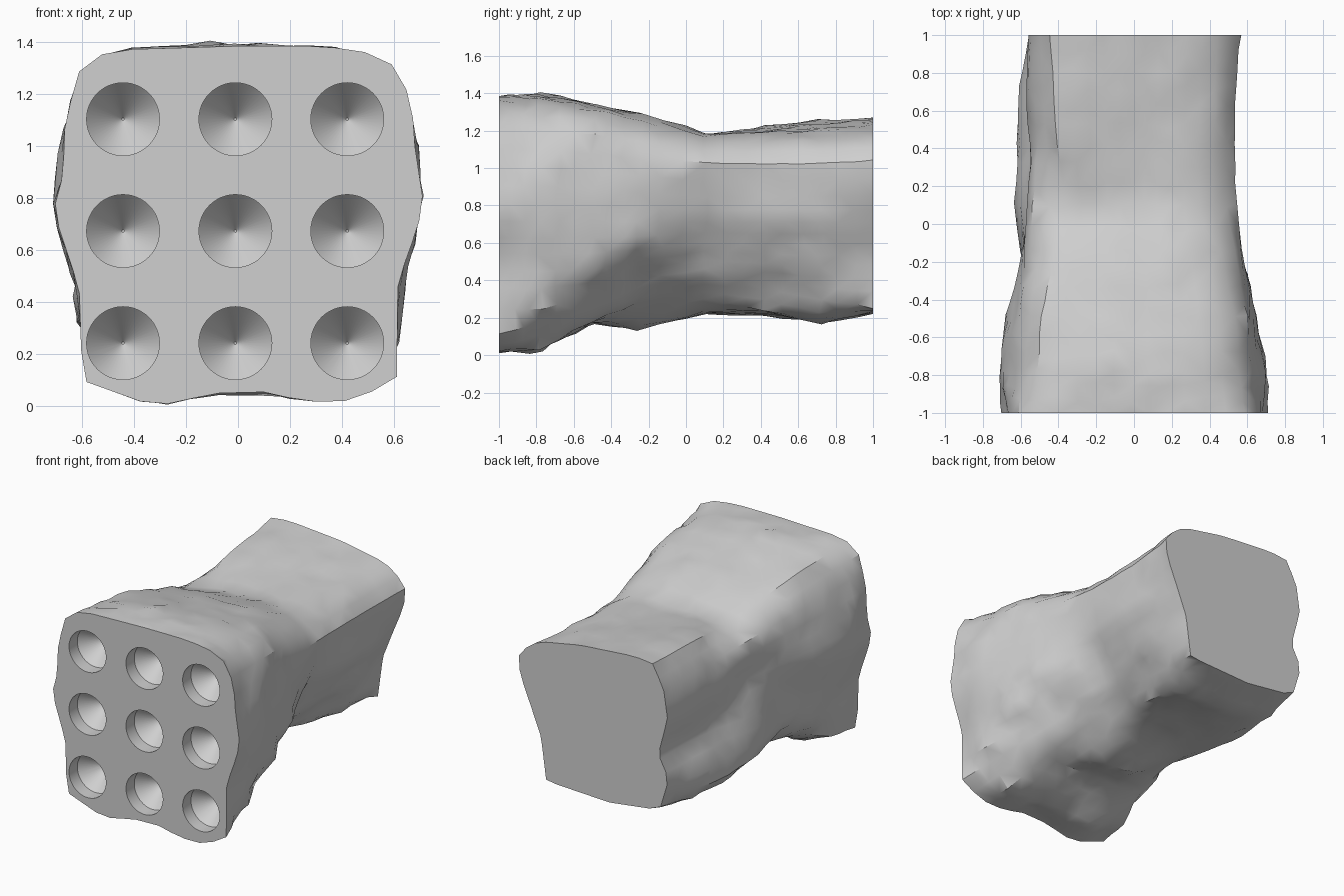
import bpy, bmesh, math, random
from mathutils import Vector

random.seed(4)
cube = bpy.data.objects.get("Cube")
if cube:
    bpy.data.objects.remove(cube, do_unlink=True)

GREY = (0.63, 0.63, 0.63, 1)
stone = bpy.data.materials.new("stone grey")
stone.use_nodes = True
stone.diffuse_color = GREY
stone.node_tree.nodes["Principled BSDF"].inputs["Base Color"].default_value = GREY

# Cross-sections (x, z), clockwise from the top left corner
FRONT_CUT = [(-.5, 1.37), (0, 1.385), (.33, 1.385), (.5, 1.36), (.62, 1.3), (.67, 1.15),
             (.68, 1), (.715, .77), (.66, .6), (.615, .48), (.61, .09), (.38, .01),
             (.23, .025), (.1, .055), (-.1, .05), (-.25, .01), (-.35, .01), (-.6, .1),
             (-.61, .45), (-.71, .75), (-.67, .9), (-.67, 1.05), (-.62, 1.28)]
FOOT = [(-.5, 1.36), (-.1, 1.4), (.4, 1.37), (.6, 1.25), (.69, 1), (.71, .8), (.66, .55),
        (.62, .25), (.4, .03), (.2, .04), (-.1, .05), (-.3, .01), (-.57, .12),
        (-.61, .4), (-.71, .72), (-.7, .95), (-.62, 1.2)]
SHOULDER = [(-.5, 1.31), (-.2, 1.34), (.2, 1.34), (.48, 1.31), (.6, 1.22), (.65, .9),
            (.64, .48), (.37, .18), (0, .17), (-.43, .17), (-.58, .3), (-.6, .5),
            (-.69, .8), (-.61, 1.15)]
TAPER = [(-.48, 1.25), (-.1, 1.29), (.2, 1.29), (.4, 1.26), (.55, 1.14), (.6, .95),
         (.6, .62), (.33, .34), (.05, .13), (-.2, .14), (-.43, .24), (-.58, .4),
         (-.57, .6), (-.62, .85), (-.56, 1.13)]
WAIST = [(-.53, 1.12), (-.24, 1.17), (.1, 1.19), (.33, 1.18), (.46, 1.12), (.55, 1.02),
         (.47, .75), (.31, .43), (.12, .24), (-.2, .22), (-.5, .24), (-.65, .36),
         (-.6, .6), (-.53, .87), (-.57, 1)]
HIP = [(-.51, 1.08), (-.39, 1.23), (-.1, 1.21), (.32, 1.18), (.47, 1.12), (.53, 1.02),
       (.51, .73), (.37, .47), (.2, .24), (-.2, .21), (-.55, .22), (-.65, .35),
       (-.58, .5), (-.51, .68), (-.56, .9)]
RUMP = [(-.54, 1.08), (-.4, 1.26), (-.1, 1.24), (.26, 1.2), (.46, 1.14), (.54, 1.04),
        (.51, .75), (.42, .5), (.28, .22), (.15, .17), (-.2, .17), (-.52, .22),
        (-.63, .4), (-.5, .64), (-.58, .9)]
BACK_CUT = [(-.53, 1.11), (-.44, 1.27), (-.27, 1.27), (.1, 1.24), (.42, 1.18), (.57, 1.07),
            (.56, .92), (.48, .73), (.4, .53), (.36, .24), (-.12, .22), (-.5, .27),
            (-.57, .5), (-.49, .65), (-.56, .91)]
SECTIONS = [(-1, FRONT_CUT), (-.78, FOOT), (-.5, SHOULDER), (-.25, TAPER), (.1, WAIST),
            (.42, HIP), (.72, RUMP), (1, BACK_CUT)]
SIDES = 48
STEPS = 3
CORE = Vector((0, .7))


def resample(outline):
    """Sample an outline where evenly turned rays from the core cross its edges."""
    pts = [Vector(p) - CORE for p in outline]
    result = []
    for i in range(SIDES):
        angle = math.tau * i / SIDES + .02
        ray = Vector((math.cos(angle), math.sin(angle)))
        for p, q in zip(pts, pts[1:] + pts[:1]):
            cp, cq = ray.cross(p), ray.cross(q)
            if cp * cq <= 0 and cp != cq:
                hit = p.lerp(q, cp / (cp - cq))
                if hit.dot(ray) > 0:
                    result.append(hit + CORE)
                    break
    return result


def make_object(name, bm):
    bmesh.ops.recalc_face_normals(bm, faces=bm.faces)
    mesh = bpy.data.meshes.new(name)
    bm.to_mesh(mesh)
    bm.free()
    obj = bpy.data.objects.new(name, mesh)
    bpy.context.collection.objects.link(obj)
    mesh.materials.append(stone)
    return obj


def bridge(bm, a, b):
    """Join two rings of equal size with a band of faces."""
    n = len(a)
    return [bm.faces.new((a[i], a[(i + 1) % n], b[(i + 1) % n], b[i])) for i in range(n)]


# Rough block: rings blended along the cross-sections, with a chipped surface
profiles = [(y, resample(outline)) for y, outline in SECTIONS]
bm = bmesh.new()
rings = [[bm.verts.new((p.x, -1, p.y)) for p in profiles[0][1]]]
for (ya, pa), (yb, pb) in zip(profiles, profiles[1:]):
    for step in range(1, STEPS + 1):
        t = step / STEPS
        y = ya + (yb - ya) * t
        rough = 1 if y < .99 else 0
        ring = []
        for a, b in zip(pa, pb):
            p = CORE + (a.lerp(b, t) - CORE) * (1 + rough * random.uniform(-.012, .012))
            ring.append(bm.verts.new((p.x, y + rough * random.uniform(-.02, .02), p.y)))
        rings.append(ring)
sides = []
for a, b in zip(rings, rings[1:]):
    sides += bridge(bm, a, b)
bmesh.ops.triangulate(bm, faces=sides, quad_method="SHORT_EDGE")
bm.faces.new(rings[0])
bm.faces.new(rings[-1])
block = make_object("rough_block", bm)

# Drilled holes: short straight wall with a steep conical bottom
HOLE = [(.14, -1.1), (.14, -.91), (.005, -.76)]
SEGMENTS = 48
bm = bmesh.new()
for cx in (-.442, -.01, .42):
    for cz in (.243, .674, 1.104):
        loops = [[bm.verts.new((cx + r * math.cos(math.tau * k / SEGMENTS), y,
                                cz + r * math.sin(math.tau * k / SEGMENTS)))
                  for k in range(SEGMENTS)] for r, y in HOLE]
        for a, b in zip(loops, loops[1:]):
            bridge(bm, a, b)
        bm.faces.new(loops[0])
        bm.faces.new(loops[-1])
cutter = make_object("hole_cutter", bm)
cutter.hide_render = True

cut = block.modifiers.new("holes", "BOOLEAN")
cut.operation = "DIFFERENCE"
cut.solver = "EXACT"
cut.object = cutter
bpy.ops.object.select_all(action="DESELECT")
block.select_set(True)
bpy.context.view_layer.objects.active = block
bpy.ops.object.modifier_apply(modifier=cut.name)
bpy.data.objects.remove(cutter, do_unlink=True)
bpy.ops.object.shade_smooth_by_angle(angle=math.radians(34))
